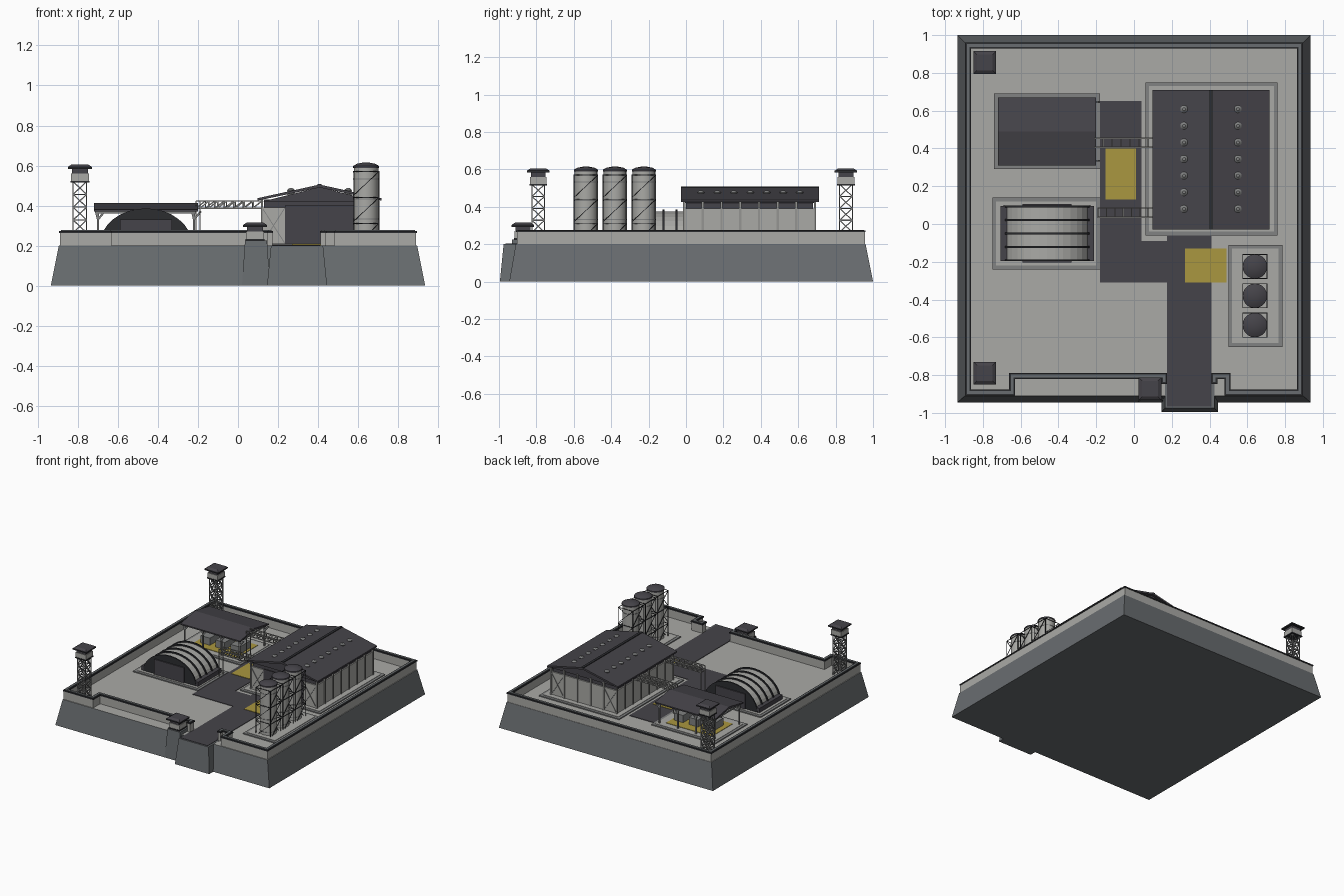
import bpy, bmesh, math
from mathutils import Vector

if "Cube" in bpy.data.objects:
    bpy.data.objects.remove(bpy.data.objects["Cube"], do_unlink=True)


def material(name, red, green, blue):
    mat = bpy.data.materials.new(name)
    mat.use_nodes = True
    colour = (red, green, blue, 1)
    mat.diffuse_color = colour
    mat.node_tree.nodes["Principled BSDF"].inputs["Base Color"].default_value = colour
    return mat


concrete = material("pale concrete", .40, .40, .38)
rock = material("slate base", .14, .152, .16)
dark = material("charcoal roofing", .06, .057, .067)
black = material("black trim", .025, .026, .03)
kerb_grey = material("kerb grey", .22, .225, .225)
steel = material("steel grey", .3, .3, .29)
yellow = material("ochre marking", .40, .31, .05)


def finish(name, bm, *mats):
    bmesh.ops.recalc_face_normals(bm, faces=bm.faces)
    mesh = bpy.data.meshes.new(name)
    bm.to_mesh(mesh)
    bm.free()
    obj = bpy.data.objects.new(name, mesh)
    bpy.context.collection.objects.link(obj)
    for mat in mats:
        mesh.materials.append(mat)
    return obj


def loft(name, rings, *mats):
    """Bridge equal-length point rings and cap both ends."""
    bm = bmesh.new()
    loops = [[bm.verts.new(p) for p in ring] for ring in rings]
    for low, high in zip(loops, loops[1:]):
        for i in range(len(low)):
            j = (i + 1) % len(low)
            bm.faces.new((low[i], low[j], high[j], high[i]))
    bm.faces.new(loops[0])
    bm.faces.new(loops[-1])
    return finish(name, bm, *mats)


def rect(x0, x1, y0, y1, z, grow=0):
    return [(x0 - grow, y0 - grow, z), (x1 + grow, y0 - grow, z),
            (x1 + grow, y1 + grow, z), (x0 - grow, y1 + grow, z)]


def box(name, x0, x1, y0, y1, z0, z1, mat, flare=0):
    return loft(name, [rect(x0, x1, y0, y1, z0, flare), rect(x0, x1, y0, y1, z1)], mat)


def block(name, x, y, half, z0, z1, mat, flare=0):
    return box(name, x - half, x + half, y - half, y + half, z0, z1, mat, flare)


def bars(name, segments, radius, mat):
    """Thin square bars along point pairs, as one object."""
    bm = bmesh.new()
    for a, b in segments:
        a, b = Vector(a), Vector(b)
        turn = (b - a).to_track_quat('Z', 'Y')
        ends = []
        for p in (a, b):
            ends.append([bm.verts.new(p + turn @ Vector((sx * radius, sy * radius, 0)))
                         for sx, sy in ((-1, -1), (1, -1), (1, 1), (-1, 1))])
        for i in range(4):
            j = (i + 1) % 4
            bm.faces.new((ends[0][i], ends[0][j], ends[1][j], ends[1][i]))
        for end in ends:
            bm.faces.new(end)
    return finish(name, bm, mat)


def lathe(name, x, y, profile, mat, sides=20):
    rings = [[(x + r * math.cos(i * math.tau / sides), y + r * math.sin(i * math.tau / sides), z)
              for i in range(sides)] for r, z in profile]
    obj = loft(name, rings, mat)
    bpy.ops.object.select_all(action='DESELECT')
    bpy.context.view_layer.objects.active = obj
    obj.select_set(True)
    bpy.ops.object.shade_smooth_by_angle(angle=math.radians(35))
    return obj


GROUND = .2

# Sloped plinth with a pale top, and the gate ramp and booth footing
plinth = loft("plinth", [rect(-.935, .935, -.945, 1, 0), rect(-.895, .895, -.91, .96, GROUND)],
              rock, concrete)
for face in plinth.data.polygons:
    if face.normal.z > .9:
        face.material_index = 1
box("gate_ramp", .165, .425, -.975, -.8, 0, .201, rock, .02)
box("booth_footing", .035, .145, -.93, -.8, 0, .225, rock, .015)

# Roads and painted bays
for name, area in (("yard_road", (-.18, .04, -.31, .65)),
                   ("link_road", (.04, .18, -.31, -.09)),
                   ("gate_road", (.175, .41, -.965, -.05))):
    box(name, *area, GROUND, .204, dark)
for name, area in (("loading_bay", (-.15, .01, .13, .4)), ("tank_bay", (.27, .49, -.31, -.13))):
    box(name, *area, GROUND, .207, yellow)


# Perimeter wall with a dark coping
def wall(name, points):
    for n, ((xa, ya), (xb, yb)) in enumerate(zip(points, points[1:])):
        span = (min(xa, xb), max(xa, xb), min(ya, yb), max(ya, yb))
        for part, grow, z0, z1, mat in (("wall", .012, GROUND, .264, concrete),
                                        ("coping", .016, .264, .274, black),
                                        ("coping_top", .007, .274, .277, rock)):
            loft(f"{name}_{part}_{n}", [rect(*span, z0, grow), rect(*span, z1, grow)], mat)


SIDE, FRONT, BACK, SETBACK = .878, -.892, .945, -.805
wall("main", [(.16, -.83), (.16, SETBACK), (-.645, SETBACK), (-.645, FRONT), (-SIDE, FRONT),
              (-SIDE, BACK), (SIDE, BACK), (SIDE, FRONT), (.495, FRONT), (.495, SETBACK),
              (.425, SETBACK), (.425, -.83)])


# Kerbed pads under each building
def pad(name, x0, x1, y0, y1):
    box(name + "_kerb", x0, x1, y0, y1, GROUND, .208, kerb_grey)
    box(name + "_pad", x0 + .02, x1 - .02, y0 + .02, y1 - .02, GROUND, .211, concrete)


pad("hall", .06, .76, -.06, .75)
pad("shed", -.74, -.18, .29, .69)
pad("hangar", -.75, -.18, -.24, .14)
pad("tank", .5, .785, -.65, -.11)

# Large hall: walls, dark window strip, gable roof, pilasters
X0, X1, Y0, Y1 = .12, .695, -.01, .69
MID = (X0 + X1) / 2
box("hall_walls", X0, X1, Y0, Y1, GROUND, .39, concrete)
box("hall_window_strip", X0 + .01, X1 - .01, Y0 + .01, Y1 - .01, .39, .43, dark)
roof = [(.098, .425), (MID, .49), (.717, .425), (.717, .437), (MID, .505), (.098, .437)]
loft("hall_roof", [[(x, y, z) for x, z in roof] for y in (-.028, .71)], dark)
loft("hall_gables", [[(X0, y, .42), (X1, y, .42), (MID, y, .492)] for y in (Y0, Y1)], dark)
box("hall_ridge_cap", MID - .01, MID + .01, -.028, .71, .497, .508, black)
box("hall_door", .235, .58, Y0 - .006, Y0, .205, .4, dark)
posts = []
for i in range(8):
    y = Y0 + (Y1 - Y0) * i / 7
    posts += [((x, y, GROUND), (x, y, .43)) for x in (X0, X1)]
for i in range(6):
    x = X0 + (X1 - X0) * i / 5
    posts.append(((x, Y1, GROUND), (x, Y1, .43)))
bars("hall_pilasters", posts, .006, steel)
braces = []
for xa, xb in ((X0, X0 + .115), (X1 - .115, X1)):
    for y in (Y0 - .003, Y1 + .003):
        braces += [((xa, y, .21), (xb, y, .39)), ((xb, y, .21), (xa, y, .39))]
bars("hall_braces", braces, .002, kerb_grey)

# Roof vents in two rows
for x in (.265, .55):
    for i in range(7):
        y = .08 + i * .088
        lathe("roof_vent", x, y, [(.018, .44), (.018, .474), (.02, .477), (.008, .487)], kerb_grey, 12)

# Open shed: low gable roof on posts, with stores beneath
profile = [(.31, .37), (.49, .395), (.67, .37), (.67, .38), (.49, .412), (.31, .38)]
loft("shed_roof", [[(x, y, z) for y, z in profile] for x in (-.72, -.2)], dark)
frame = []
for y in (.335, .645):
    for i in range(4):
        x = -.7 + i * .16
        frame += [((x, y, GROUND), (x, y, .375)), ((x, y, .33), (x + .035, y, .372)),
                  ((x, y, .33), (x - .01, y, .372))]
    frame.append(((-.71, y, .365), (-.21, y, .365)))
for i in range(4):
    x = -.7 + i * .16
    frame.append(((x, .335, .365), (x, .645, .365)))
bars("shed_frame", frame, .005, kerb_grey)
box("shed_floor_marking", -.66, -.26, .36, .62, .205, .214, yellow)
for i in range(3):
    x = -.62 + i * .13
    box("shed_crate", x, x + .08, .42, .55, .21, .27, kerb_grey)


# Arched hangar: shell, ribs, skirts and end doors
def arch(name, y0, y1, wide, high, mat):
    ring = [(math.cos(i * math.pi / 16) * wide - .46, math.sin(i * math.pi / 16) * high + GROUND)
            for i in range(17)]
    return loft(name, [[(x, y, z) for x, z in ring] for y in (y0, y1)], mat)


arch("hangar_shell", -.195, .095, .222, .176, concrete)
for i in range(5):
    y = -.192 + i * .071
    arch("hangar_rib", y - .005, y + .005, .232, .186, black)
for side in (-1, 1):
    x = -.46 + side * .228
    box("hangar_skirt", x - .02, x + .02, -.195, .095, GROUND, .245, dark)
for y in (-.201, .101):
    box("hangar_door", -.59, -.33, y - .004, y + .004, .208, .33, dark)

# Storage tanks with domed caps, hoops and cages
for y in (-.225, -.38, -.535):
    x, half = .64, .064
    lathe("tank_body", x, y, [(.061, GROUND), (.061, .59)], concrete)
    lathe("tank_cap", x, y, [(.065, .588), (.065, .598), (.045, .609), (.015, .615)], dark)
    for z in (.23, .33, .43, .53):
        lathe("tank_hoop", x, y, [(.063, z), (.063, z + .005)], kerb_grey)
    corners = [(x + sx * half, y + sy * half) for sx, sy in ((-1, -1), (1, -1), (1, 1), (-1, 1))]
    cage = []
    for i, (ax, ay) in enumerate(corners):
        bx, by = corners[(i + 1) % 4]
        cage.append(((ax, ay, GROUND), (ax, ay, .57)))
        for z in (.31, .44, .57):
            cage += [((ax, ay, z), (bx, by, z)), ((ax, ay, z - .12), (bx, by, z))]
    bars("tank_cage", cage, .0018, black)


# Lookout cabin shared by the towers and the gate booth
def cabin(name, x, y, z):
    block(name + "_sill", x, y, .048, z, z + .008, black)
    block(name + "_body", x, y, .045, z + .008, z + .045, concrete)
    block(name + "_window", x, y, .04, z + .045, z + .068, dark)
    block(name + "_eave", x, y, .06, z + .068, z + .078, black)
    block(name + "_roof", x, y, .042, z + .078, z + .09, dark, .018)


cabin("booth", .085, -.872, .225)
for y in (-.79, .855):
    x = -.79
    lattice = []
    signs = ((-1, -1), (1, -1), (1, 1), (-1, 1))
    for i, (sx, sy) in enumerate(signs):
        tx, ty = signs[(i + 1) % 4]
        reach = .034
        a, b = (x + sx * reach, y + sy * reach), (x + tx * reach, y + ty * reach)
        lattice.append(((*a, GROUND), (*a, .52)))
        for n in range(5):
            low, high = GROUND + n * .064, GROUND + (n + 1) * .064
            lattice += [((*a, low), (*b, high)), ((*b, low), (*a, high)), ((*a, high), (*b, high))]
    bars("tower_lattice", lattice, .0028, kerb_grey)
    cabin("tower", x, y, .515)

# Lattice bridges linking the hall with the shed and hangar
for y, start in ((.43, -.21), (.06, -.19)):
    truss = []
    for side in (y - .024, y + .024):
        for z in (.387, .423):
            truss.append(((start, side, z), (X0, side, z)))
        for i in range(7):
            x = start + (X0 - start) * i / 7
            step = x + (X0 - start) / 7
            truss += [((x, side, .387), (x, side, .423)), ((x, side, .387), (step, side, .423))]
            truss.append(((x, y - .024, .387), (x, y + .024, .387)))
        truss.append(((start, side, GROUND), (start, side, .423)))
    bars("link_bridge", truss, .003, steel)
